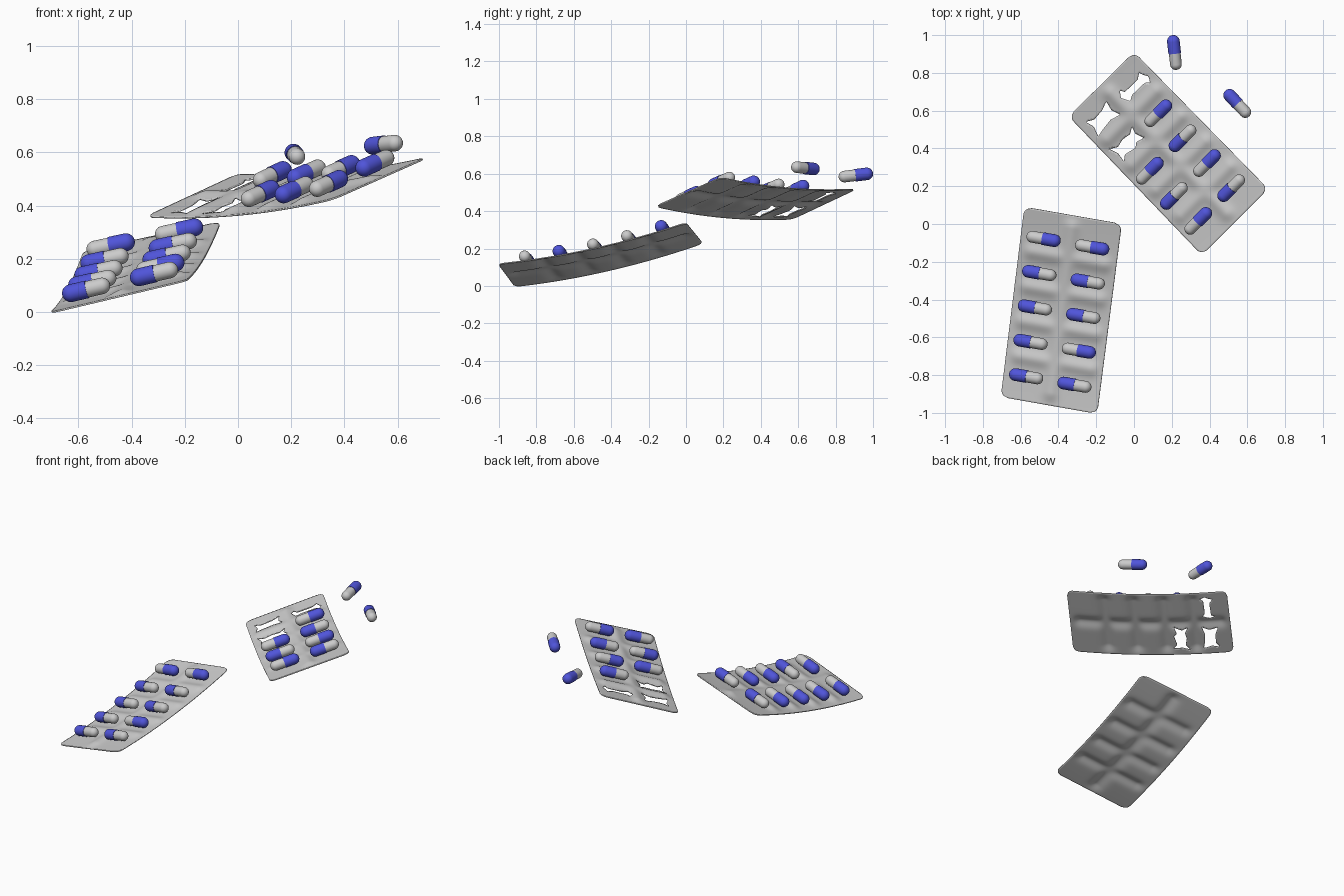
import bpy, bmesh, math
from mathutils import Vector
from mathutils.geometry import intersect_point_line

if "Cube" in bpy.data.objects:
    bpy.data.objects.remove(bpy.data.objects["Cube"])

W, H, R = 0.525, 1.02, 0.04          # sheet width, length, corner radius
ROWS = [0.5 + 0.183 * (k - 2) for k in range(5)]
COLS = [0.25, 0.75]

blue = bpy.data.materials.new("blue")
blue.diffuse_color = (0.08, 0.09, 0.70, 1)
blue.use_nodes = True
blue.node_tree.nodes["Principled BSDF"].inputs["Base Color"].default_value = blue.diffuse_color


def smooth(t):
    t = max(0.0, min(1.0, t))
    return t * t * (3 - 2 * t)


def surface(corners, sag, u, v):
    """Point on the sagging sheet; u across, v along."""
    a, b, c, d = corners
    p = a.lerp(b, u).lerp(c.lerp(d, u), v)
    p.z -= sag * 4 * v * (1 - v)
    return p


def quilt(u, v):
    """Soft ridges between the pockets, fading to the rim."""
    x, y = u * W, v * H
    keep = 1 - math.exp(-((u - 0.5) * W / 0.04) ** 2)
    for a, b in zip(ROWS, ROWS[1:]):
        keep *= 1 - math.exp(-((v - (a + b) / 2) * H / 0.038) ** 2)
    rim = smooth(min(x, W - x) / 0.07) * smooth(min(y, H - y) / 0.07)
    return 0.016 * (1 - keep) * rim


def inside(p, poly):
    hit = False
    for a, b in zip(poly, poly[1:] + poly[:1]):
        if (a.y > p.y) != (b.y > p.y):
            if p.x < a.x + (p.y - a.y) * (b.x - a.x) / (b.y - a.y):
                hit = not hit
    return hit


def nearest(p, poly):
    best = None
    for a, b in zip(poly, poly[1:] + poly[:1]):
        q, t = intersect_point_line(p, a, b)
        q = a.lerp(b, max(0, min(1, t))).to_2d()
        if best is None or (q - p).length < (best - p).length:
            best = q
    return best


def make_sheet(name, corners, sag, holes):
    bm = bmesh.new()
    bmesh.ops.create_grid(bm, x_segments=64, y_segments=128, size=0.5)
    for p in bm.verts:                # flat sheet with rounded corners
        y = (p.co.y + 0.5) * H
        e = min(y, H - y)
        inset = R - math.sqrt(max(0, R * R - (R - e) ** 2)) if e < R else 0
        p.co = (inset + (p.co.x + 0.5) * (W - 2 * inset), y, 0)
    for poly in holes:                # torn-open pockets
        dead = [f for f in bm.faces if inside(f.calc_center_median().to_2d(), poly)]
        ring = {q for f in dead for q in f.verts}
        bmesh.ops.delete(bm, geom=dead, context='FACES')
        for q in ring:
            if q.is_valid:
                q.co = nearest(q.co.to_2d(), poly).to_3d()
    for p in bm.verts:
        u, v = p.co.x / W, p.co.y / H
        p.co = surface(corners, sag, u, v) + Vector((0, 0, quilt(u, v)))
    me = bpy.data.meshes.new(name)
    bm.to_mesh(me)
    bm.free()
    ob = bpy.data.objects.new(name, me)
    bpy.context.collection.objects.link(ob)
    mod = ob.modifiers.new("thickness", 'SOLIDIFY')
    mod.thickness = 0.006
    mod.offset = 0
    bpy.context.view_layer.objects.active = ob
    ob.select_set(True)
    bpy.ops.object.shade_smooth_by_angle(angle=math.radians(40))
    ob.select_set(False)


def half_mesh(name, r, length, start, mat=None):
    """Half a capsule along +z: open end closed by a flat rim, round tip."""
    prof = [(0, start), (r, start)]
    prof += [(r * math.cos(i * math.pi / 16), length - r + r * math.sin(i * math.pi / 16))
             for i in range(8)] + [(0, length)]
    bm = bmesh.new()
    vs = [bm.verts.new((x, 0, z)) for x, z in prof]
    es = [bm.edges.new(e) for e in zip(vs, vs[1:])]
    bmesh.ops.spin(bm, geom=vs + es, cent=(0, 0, 0), axis=(0, 0, 1),
                   angle=2 * math.pi, steps=28, use_duplicate=False)
    bmesh.ops.remove_doubles(bm, verts=bm.verts, dist=1e-5)
    bmesh.ops.recalc_face_normals(bm, faces=bm.faces)
    for f in bm.faces:
        f.smooth = True
    for e in bm.edges:
        e.smooth = e.calc_face_angle(0) < 0.7
    me = bpy.data.meshes.new(name)
    bm.to_mesh(me)
    bm.free()
    if mat:
        me.materials.append(mat)
    return me


CAP = half_mesh("capsule_cap", 0.0335, 0.093, -0.004, blue)
BODY = half_mesh("capsule_body", 0.031, 0.093, -0.002)


def capsule(name, centre, blue_dir):
    for part, me, d in (("cap", CAP, blue_dir), ("body", BODY, -blue_dir)):
        ob = bpy.data.objects.new(f"{name}_{part}", me)
        ob.location = centre
        ob.rotation_euler = d.to_track_quat('Z', 'Y').to_euler()
        bpy.context.collection.objects.link(ob)


def fill(name, corners, sag, columns):
    """columns: per column a string of blue-end directions, '.' is empty."""
    for u, signs in zip(COLS, columns):
        for v, s in zip(ROWS, signs):
            if s == '.':
                continue
            p = surface(corners, sag, u, v)
            du = (surface(corners, sag, u + .01, v) - p).normalized()
            dv = surface(corners, sag, u, v + .01) - p
            n = du.cross(dv).normalized()
            capsule(f"{name}_capsule", p + n * 0.042, du if s == '+' else -du)


def hole(u, v, pts):
    return [Vector((u * W + x, v * H + y)) for x, y in pts]


# lower left pack, full
pack_a = [Vector(c) for c in ((-0.705, -0.915, -0.003), (-0.195, -1.005, 0.118),
                              (-0.58, 0.09, 0.228), (-0.065, 0.0, 0.338))]
make_sheet("full_blister_sheet", pack_a, 0.03, [])
fill("full_pack", pack_a, 0.03, ("----+", "-+--+"))

# upper right pack with three torn pockets
pack_b = [Vector(c) for c in ((0.36, -0.165, 0.425), (0.71, 0.185, 0.58),
                              (-0.345, 0.57, 0.358), (0.0, 0.91, 0.518))]
slim = [(-.10, .012), (-.075, .045), (-.06, .02), (.04, .018), (.075, .04), (.085, .015),
        (.10, -.01), (.08, -.04), (.06, -.02), (-.04, -.018), (-.075, -.035)]
wide = [(-.085, .055), (-.04, .03), (.03, .035), (.085, .055), (.07, .0), (.09, -.05),
        (.03, -.032), (-.04, -.04), (-.09, -.05), (-.07, .005)]
torn = [(-.095, .05), (-.05, .025), (.0, .036), (.05, .028), (.09, .05), (.075, .01),
        (.095, -.04), (.045, -.025), (.02, -.045), (-.05, -.03), (-.085, -.055), (-.075, .0)]
make_sheet("opened_blister_sheet", pack_b, 0.026,
           [hole(.74, ROWS[4], slim), hole(.25, ROWS[4], wide), hole(.25, ROWS[3], torn)])
fill("opened_pack", pack_b, 0.026, ("+-+..", "-+-+."))

# loose capsules
capsule("loose_back", Vector((0.215, 0.908, 0.592)), Vector((-0.11, 0.98, 0.12)))
capsule("loose_right", Vector((0.547, 0.638, 0.63)), Vector((-0.68, 0.73, -0.08)))
